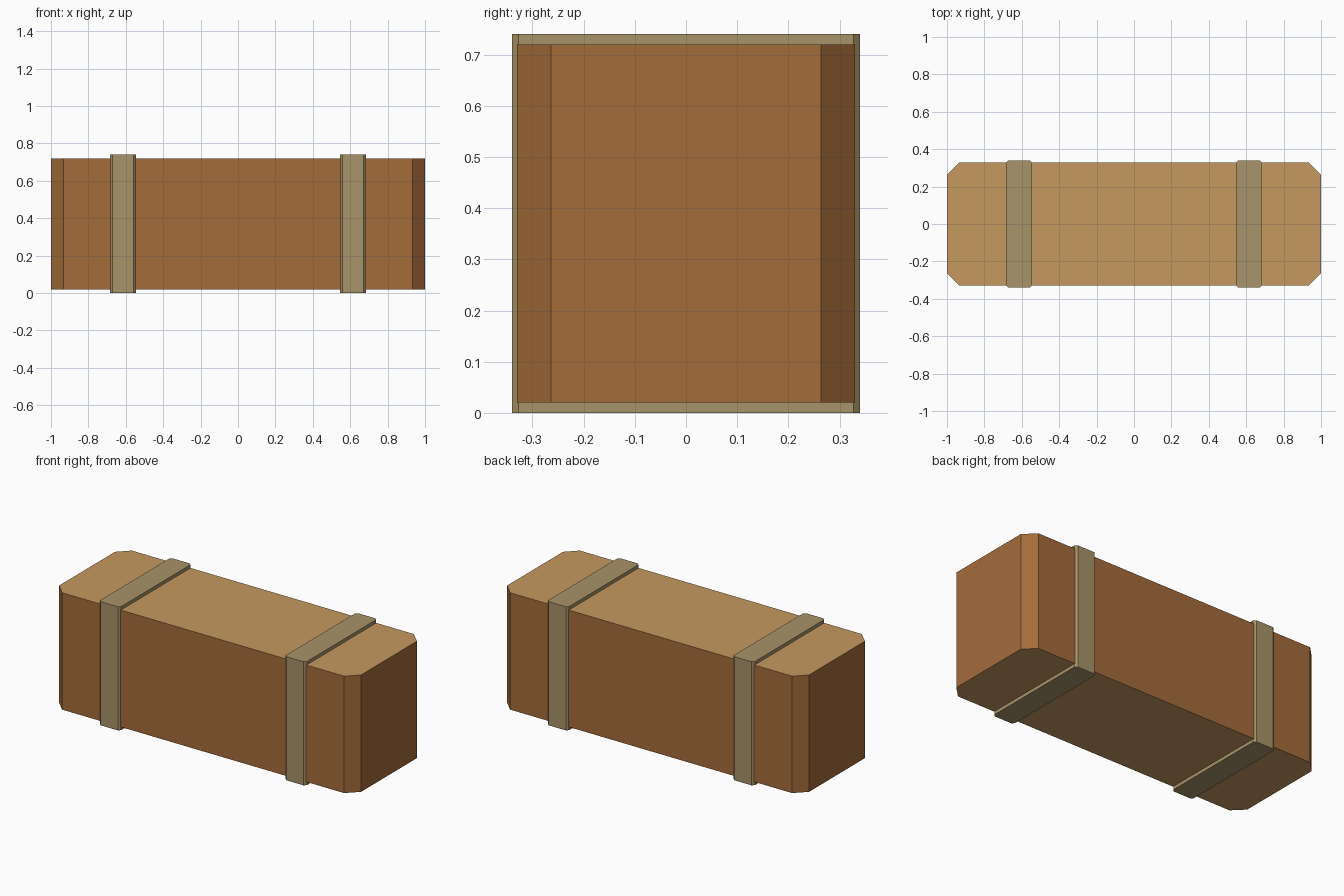
import bpy
import bmesh

if "Cube" in bpy.data.objects:
    bpy.data.objects.remove(bpy.data.objects["Cube"], do_unlink=True)


def make_material(name, srgb):
    linear = [((c / 255 + 0.055) / 1.055) ** 2.4 for c in srgb] + [1.0]
    mat = bpy.data.materials.new(name)
    mat.use_nodes = True
    mat.diffuse_color = linear
    bsdf = mat.node_tree.nodes["Principled BSDF"]
    bsdf.inputs["Base Color"].default_value = linear
    bsdf.inputs["Roughness"].default_value = 0.9
    return mat


bark = make_material("brown wood", (165, 108, 59))
cut_wood = make_material("light wood", (198, 153, 95))
band = make_material("khaki strap", (168, 147, 104))


def chamfered_block(name, center_x, half_x, half_y, z0, z1, cut, side_mat, end_mat=None):
    """Upright block whose four vertical corners are cut at 45 degrees."""
    outline = [(half_x, half_y - cut), (half_x - cut, half_y)]
    outline += [(-x, y) for x, y in reversed(outline)]
    outline += [(-x, -y) for x, y in outline]
    bm = bmesh.new()
    base = bm.faces.new([bm.verts.new((x, y, z0)) for x, y in outline])
    top = bmesh.ops.extrude_face_region(bm, geom=[base], use_keep_orig=True)
    verts = [v for v in top["geom"] if isinstance(v, bmesh.types.BMVert)]
    bmesh.ops.translate(bm, verts=verts, vec=(0, 0, z1 - z0))
    bmesh.ops.recalc_face_normals(bm, faces=bm.faces)
    # Top and bottom faces take the end colour
    if end_mat:
        for face in bm.faces:
            face.material_index = int(abs(face.normal.z) > 0.5)
    mesh = bpy.data.meshes.new(name)
    bm.to_mesh(mesh)
    bm.free()
    mesh.materials.append(side_mat)
    if end_mat:
        mesh.materials.append(end_mat)
    obj = bpy.data.objects.new(name, mesh)
    obj.location.x = center_x
    bpy.context.collection.objects.link(obj)
    return obj


# Main block
chamfered_block("body", 0, 1.0, 0.33, 0.02, 0.72, 0.066, bark, cut_wood)

# Two straps wrapped around the block
for side, name in ((1, "left_strap"), (-1, "right_strap")):
    chamfered_block(name, side * 0.615, 0.07, 0.34, 0, 0.74, 0.013, band)
